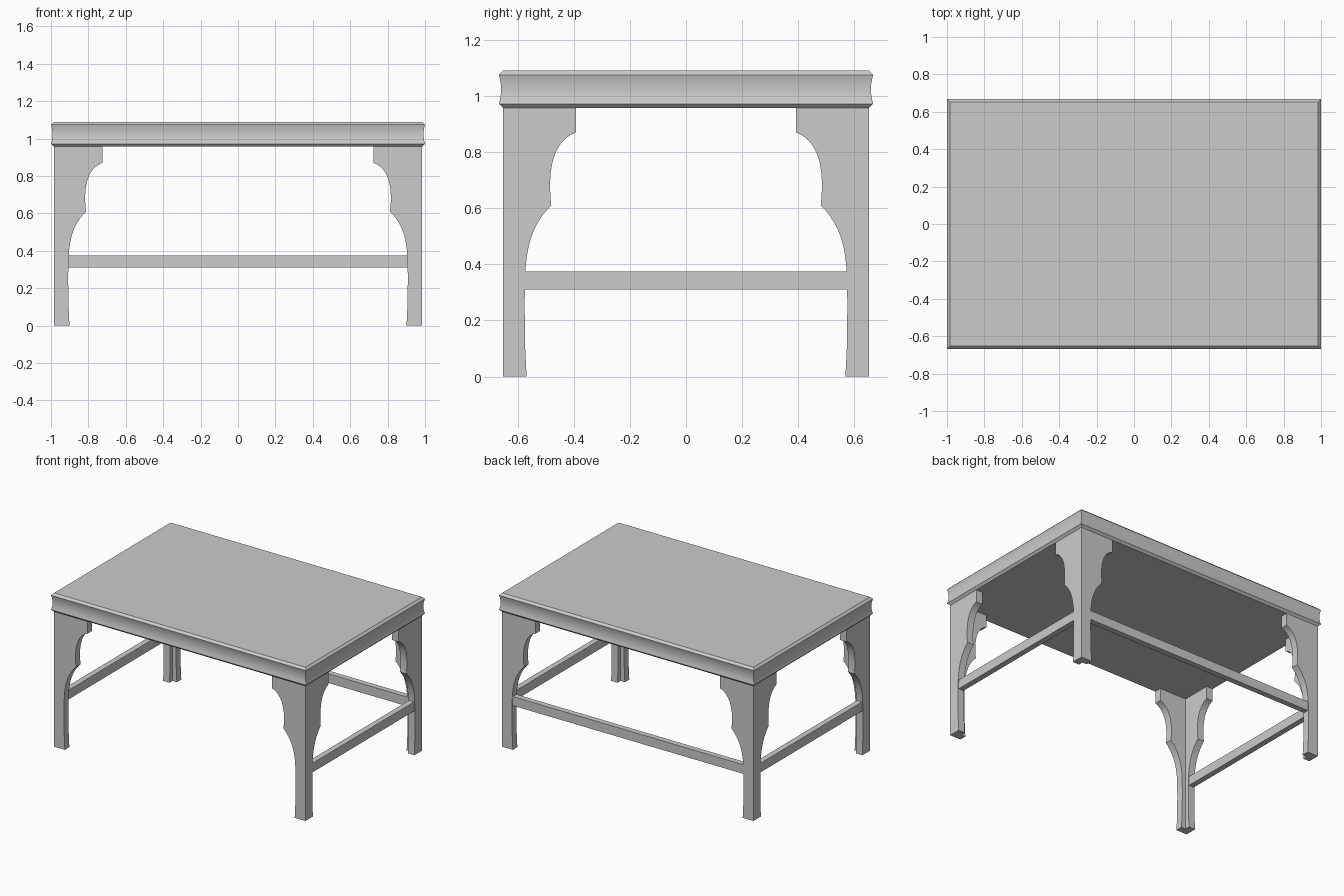
import bpy, bmesh
from mathutils import Vector

if "Cube" in bpy.data.objects:
    bpy.data.objects.remove(bpy.data.objects["Cube"])

HX, HY = 1.0, 0.667          # table top half sizes
LX, LY = 0.985, 0.652        # outer leg corner
T = 0.05                     # leg plate thickness


def finish(name, bm, mirror=(False, False), angle=0.5):
    bmesh.ops.recalc_face_normals(bm, faces=bm.faces)
    me = bpy.data.meshes.new(name)
    bm.to_mesh(me)
    bm.free()
    ob = bpy.data.objects.new(name, me)
    bpy.context.collection.objects.link(ob)
    bpy.ops.object.select_all(action='DESELECT')
    ob.select_set(True)
    bpy.context.view_layer.objects.active = ob
    bpy.ops.object.shade_smooth_by_angle(angle=angle)
    if any(mirror):
        m = ob.modifiers.new("mirror", 'MIRROR')
        m.use_axis = (mirror[0], mirror[1], False)
        m.use_mirror_merge = False
    return ob


def bezier(a, b, c, d, n=12):
    a, b, c, d = map(Vector, (a, b, c, d))
    return [a*(1-t)**3 + b*3*t*(1-t)**2 + c*3*t*t*(1-t) + d*t**3
            for t in (i / n for i in range(n + 1))]


# Table top: moulded edge with bevels and a shallow cove
edge = [(0.015, 0.957), (0, 0.972)]
for i in range(1, 8):
    t = i / 8
    edge.append((0.008 * 4 * t * (1 - t), 0.972 + 0.103 * t))
edge += [(0, 1.075), (0.015, 1.09)]
bm = bmesh.new()
rings = [[bm.verts.new((sx * (HX - d), sy * (HY - d), z))
          for sx, sy in ((-1, -1), (1, -1), (1, 1), (-1, 1))] for d, z in edge]
for lo, hi in zip(rings, rings[1:]):
    for i in range(4):
        j = (i + 1) % 4
        bm.faces.new((lo[i], lo[j], hi[j], hi[i]))
bm.faces.new(rings[0])
bm.faces.new(rings[-1])
finish("table_top", bm)

# Scalloped inner outline of a leg plate: (distance from outer corner, z)
scallop = bezier((0.26, 0.87), (0.175, 0.84), (0.158, 0.73), (0.172, 0.61))
scallop += bezier((0.172, 0.61), (0.09, 0.53), (0.08, 0.43), (0.078, 0.33))[1:]
scallop += [Vector(p) for p in ((0.077, 0.25), (0.079, 0.1), (0.084, 0))]


def leg_plate(name, start, place):
    outline = [(start, 0), (start, 0.96), (0.26, 0.96)] + [tuple(p) for p in scallop]
    bm = bmesh.new()
    front = bm.faces.new([bm.verts.new(place(d, 0, z)) for d, z in outline])
    back = bmesh.ops.extrude_face_region(bm, geom=[front])
    shift = Vector(place(0, T, 0)) - Vector(place(0, 0, 0))
    bmesh.ops.translate(bm, vec=shift,
                        verts=[v for v in back['geom'] if isinstance(v, bmesh.types.BMVert)])
    finish(name, bm, (True, True))


# Four corner legs, each two plates meeting in an L
leg_plate("leg_long_plates", 0, lambda d, t, z: (LX - d, LY - t, z))
leg_plate("leg_short_plates", T, lambda d, t, z: (LX - t, LY - d, z))


def bar(name, x0, x1, y0, y1, z0, z1, mirror=(False, False)):
    bm = bmesh.new()
    bmesh.ops.create_cube(bm, size=1)
    for v in bm.verts:
        v.co = (x1 if v.co.x > 0 else x0, y1 if v.co.y > 0 else y0, z1 if v.co.z > 0 else z0)
    finish(name, bm, mirror)


# Stretchers on both ends and the back; the front stays open
W, INSET = 0.04, 0.005
bar("side_stretchers", LX - INSET - W, LX - INSET, -LY + 0.06, LY - 0.06, 0.31, 0.375, (True, False))
bar("back_stretcher", -LX + 0.06, LX - 0.06, LY - INSET - W, LY - INSET, 0.31, 0.375)
